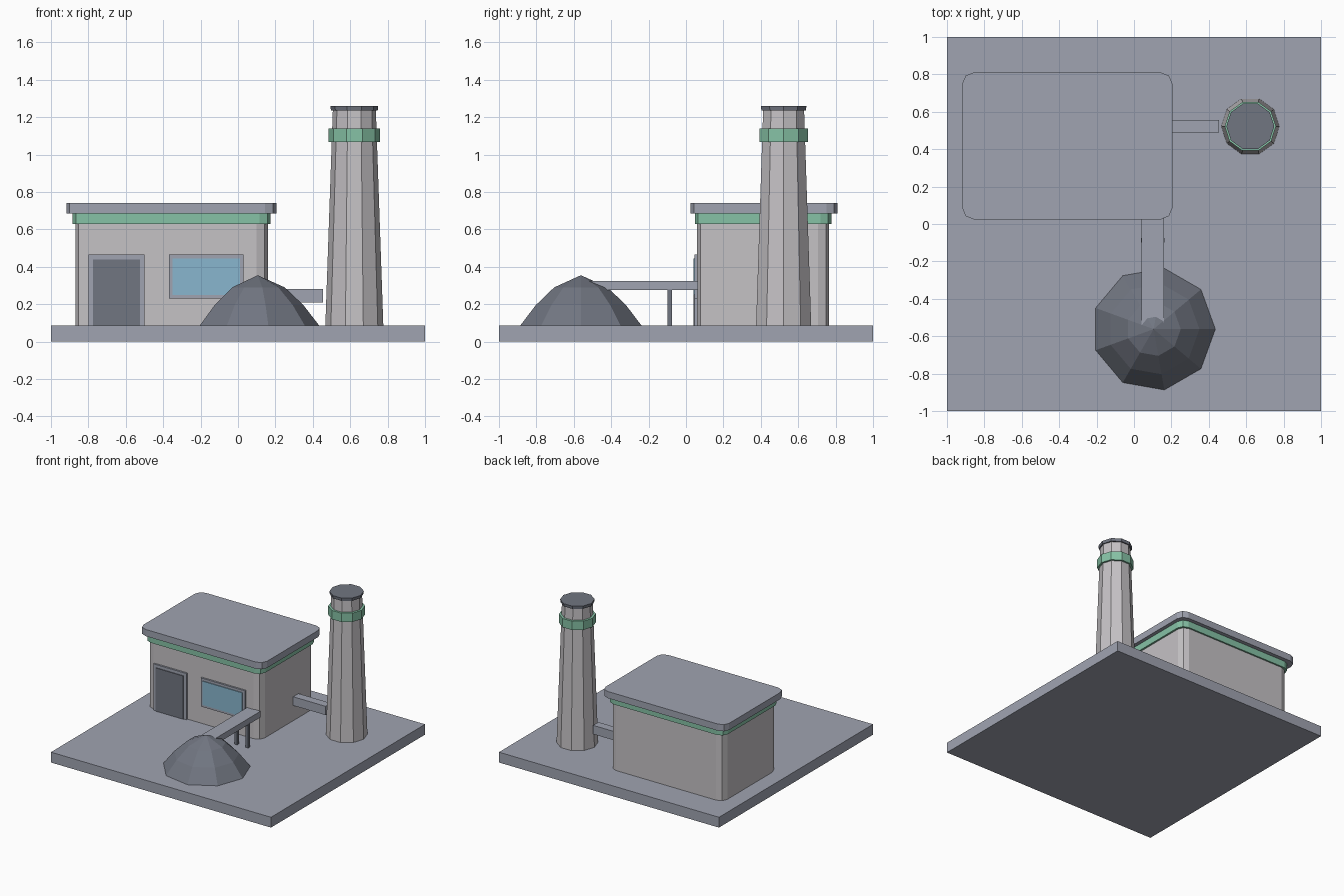
import bpy
import bmesh
from math import cos, sin, tau

if "Cube" in bpy.data.objects:
    bpy.data.objects.remove(bpy.data.objects["Cube"])


def material(name, r, g, b):
    m = bpy.data.materials.new(name)
    m.use_nodes = True
    m.diffuse_color = (r, g, b, 1)
    m.node_tree.nodes["Principled BSDF"].inputs["Base Color"].default_value = (r, g, b, 1)
    return m


GREY = material("blue grey", 0.35, 0.37, 0.44)
DARK = material("dark slate", 0.165, 0.18, 0.22)
WALL = material("warm light grey", 0.56, 0.54, 0.56)
GREEN = material("mint green", 0.24, 0.54, 0.38)
GLASS = material("window blue", 0.25, 0.47, 0.62)


def add_object(name, bm, mat):
    bmesh.ops.recalc_face_normals(bm, faces=bm.faces)
    mesh = bpy.data.meshes.new(name)
    bm.to_mesh(mesh)
    bm.free()
    mesh.materials.append(mat)
    obj = bpy.data.objects.new(name, mesh)
    bpy.context.collection.objects.link(obj)
    return obj


def box(name, mat, xs, ys, zs, corner=0):
    """Box between limits, with optionally rounded upright corners."""
    bm = bmesh.new()
    bmesh.ops.create_cube(bm, size=1)
    for v in bm.verts:
        v.co = [lim[0] if c < 0 else lim[1] for c, lim in zip(v.co, (xs, ys, zs))]
    if corner:
        upright = [e for e in bm.edges if abs(e.verts[0].co.z - e.verts[1].co.z) > 0.01]
        bmesh.ops.bevel(bm, geom=upright, offset=corner, segments=2,
                        profile=0.5, affect='EDGES')
    return add_object(name, bm, mat)


def turned(name, mat, centre, sides, profile):
    """Faceted solid from (radius, height) rings; radius 0 makes a tip."""
    bm = bmesh.new()
    rings = []
    for radius, z in profile:
        count = sides if radius else 1
        rings.append([bm.verts.new((centre[0] + radius * cos(tau * i / sides),
                                    centre[1] + radius * sin(tau * i / sides), z))
                      for i in range(count)])
    for low, high in zip(rings, rings[1:]):
        for i in range(sides):
            j = (i + 1) % sides
            if len(high) == 1:
                bm.faces.new((low[i], low[j], high[0]))
            else:
                bm.faces.new((low[i], low[j], high[j], high[i]))
    for end in (rings[0], rings[-1]):
        if len(end) > 1:
            bm.faces.new(end)
    return add_object(name, bm, mat)


GROUND = 0.085
box("ground_slab", GREY, (-1, 1), (-1, 1), (0, GROUND))

# Building
box("building_walls", WALL, (-0.87, 0.16), (0.06, 0.765), (GROUND, 0.65), 0.06)
box("building_trim", GREEN, (-0.885, 0.175), (0.047, 0.778), (0.63, 0.685), 0.06)
box("building_roof", GREY, (-0.918, 0.205), (0.025, 0.81), (0.685, 0.74), 0.06)

# Door and window
box("door_frame", GREY, (-0.80, -0.50), (0.045, 0.08), (GROUND, 0.465))
box("door_panel", DARK, (-0.775, -0.525), (0.039, 0.047), (GROUND, 0.44))
box("window_frame", GREY, (-0.37, 0.03), (0.045, 0.08), (0.23, 0.465))
box("window_glass", GLASS, (-0.35, 0.01), (0.039, 0.047), (0.25, 0.445))

# Conveyor and its heap
box("conveyor", GREY, (0.04, 0.16), (-0.54, 0.065), (0.275, 0.325))
for side, x in (("right", 0.05), ("left", 0.15)):
    box(side + "_conveyor_leg", DARK, (x - 0.012, x + 0.012), (-0.1, -0.076), (GROUND, 0.28))
turned("heap", DARK, (0.105, -0.562), 9,
       [(0.33, GROUND), (0.245, 0.195), (0.145, 0.29), (0, 0.355)])

# Chimney
STACK = (0.622, 0.522)
box("connecting_duct", GREY, (0.15, 0.455), (0.488, 0.557), (0.21, 0.282))
turned("chimney_stack", WALL, STACK, 10, [(0.155, GROUND), (0.115, 1.24)])
turned("chimney_band", GREEN, STACK, 10, [(0.137, 1.068), (0.137, 1.14)])
turned("chimney_cap", DARK, STACK, 10, [(0.125, 1.236), (0.128, 1.26)])
